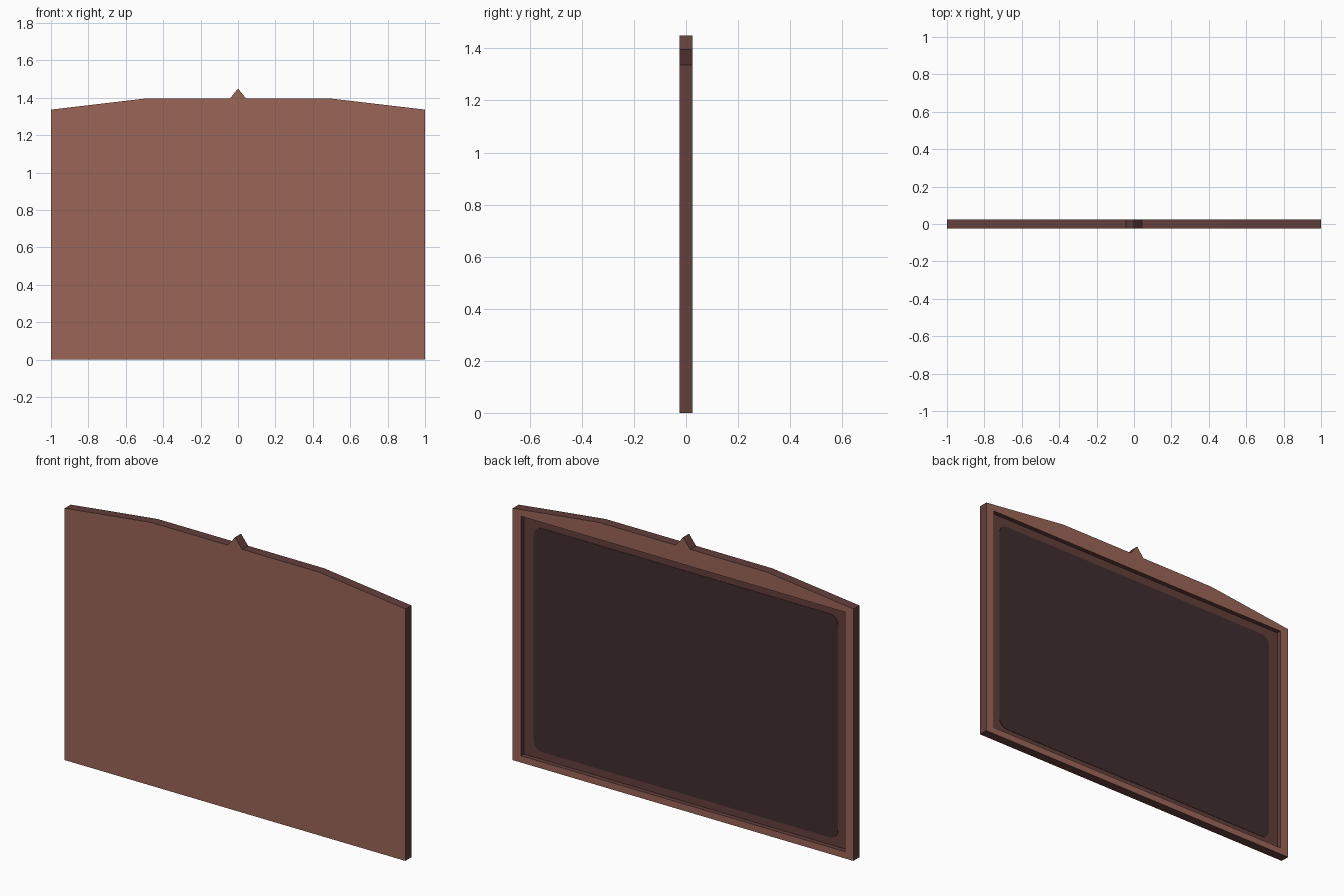
import bpy, bmesh, math

if "Cube" in bpy.data.objects:
    bpy.data.objects.remove(bpy.data.objects["Cube"])

HALF_T = 0.025      # half of the board thickness
FLOOR_Y = 0.0       # depth of the recess floor in the back


def material(name, rgb):
    lin = [((c / 255 + 0.055) / 1.055) ** 2.4 for c in rgb]
    m = bpy.data.materials.new(name)
    m.diffuse_color = (*lin, 1)
    m.use_nodes = True
    m.node_tree.nodes["Principled BSDF"].inputs["Base Color"].default_value = m.diffuse_color
    return m


FACE = material("light_brown", (155, 101, 87))
EDGE = material("dark_brown", (99, 63, 59))
PANEL = material("near_black_brown", (64, 46, 46))


def ring(bm, pts, y):
    return [bm.verts.new((x, y, z)) for x, z in pts]


def walls(bm, a, b):
    n = len(a)
    for i in range(n):
        j = (i + 1) % n
        bm.faces.new((a[i], a[j], b[j], b[i])).material_index = 1


def finish(bm, name, mats):
    bmesh.ops.recalc_face_normals(bm, faces=bm.faces)
    me = bpy.data.meshes.new(name)
    bm.to_mesh(me)
    bm.free()
    for m in mats:
        me.materials.append(m)
    ob = bpy.data.objects.new(name, me)
    bpy.context.collection.objects.link(ob)
    return ob


# Board: gabled outline with a small pointed tip, recessed at the back
half = [(1, 0), (1, 1.337), (0.49, 1.397), (0.042, 1.397)]
outline = half + [(0, 1.45)] + [(-x, z) for x, z in reversed(half)]
hx, z0, z1 = 0.95, 0.036, 1.307
hole = [(hx, z0), (hx, z1), (-hx, z1), (-hx, z0)]

bm = bmesh.new()
front, back = ring(bm, outline, -HALF_T), ring(bm, outline, HALF_T)
rim, floor = ring(bm, hole, HALF_T), ring(bm, hole, FLOOR_Y)
bm.faces.new(front).material_index = 0
walls(bm, front, back)
walls(bm, rim, floor)
bm.faces.new(floor).material_index = 1
# back border between outline and recess
border = [bm.edges.get((loop[i], loop[i - 1])) for loop in (back, rim) for i in range(len(loop))]
filled = bmesh.ops.triangle_fill(bm, edges=border, use_beauty=True, normal=(0, 1, 0))
for g in filled["geom"]:
    if isinstance(g, bmesh.types.BMFace):
        g.material_index = 0
finish(bm, "board", [FACE, EDGE])

# Dark rounded panel lying on the recess floor
px, pz0, pz1, r = 0.893, 0.075, 1.262, 0.05
rounded = []
for k, (cx, cz) in enumerate([(px - r, pz1 - r), (-px + r, pz1 - r),
                              (-px + r, pz0 + r), (px - r, pz0 + r)]):
    for s in range(7):
        a = math.pi / 2 * (k + s / 6)
        rounded.append((cx + r * math.cos(a), cz + r * math.sin(a)))
bm = bmesh.new()
low, top = ring(bm, rounded, FLOOR_Y - 0.002), ring(bm, rounded, FLOOR_Y + 0.002)
walls(bm, low, top)
bm.faces.new(low)
bm.faces.new(top)
for f in bm.faces:
    f.material_index = 0
finish(bm, "back_panel", [PANEL])
